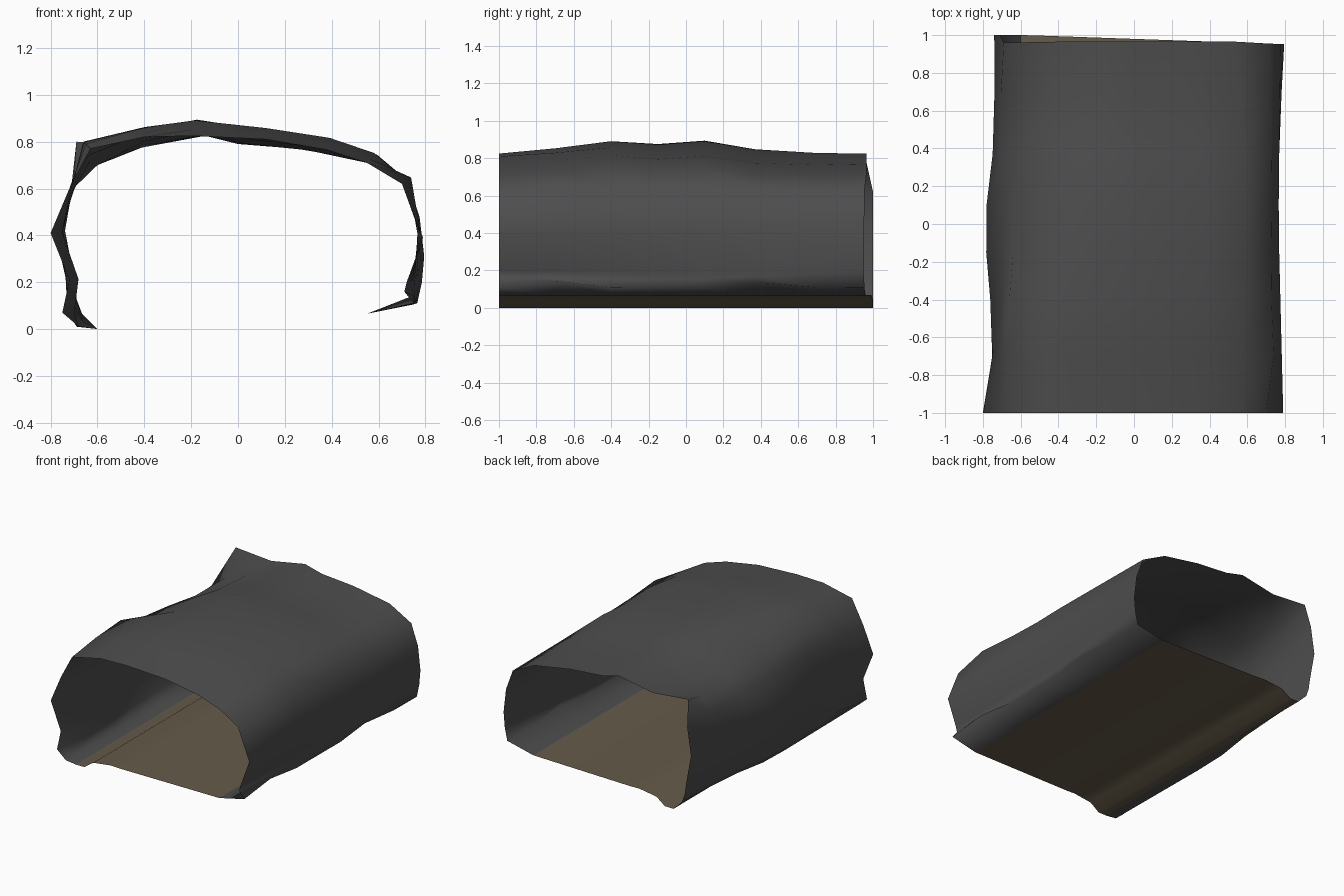
import bpy, bmesh
from mathutils import Vector

if "Cube" in bpy.data.objects:
    bpy.data.objects.remove(bpy.data.objects["Cube"])


def material(name, colour):
    m = bpy.data.materials.new(name)
    m.diffuse_color = (*colour, 1)
    m.use_nodes = True
    m.node_tree.nodes["Principled BSDF"].inputs["Base Color"].default_value = m.diffuse_color
    return m


rock = material("dark grey rock", (0.075, 0.075, 0.075))
earth = material("brown earth", (0.13, 0.105, 0.067))

# Cross-sections (x, z), clockwise from the left gutter over the roof to the right floor edge
FRONT = [(-.60, 0), (-.68, .01), (-.75, .07), (-.72, .21), (-.80, .41), (-.72, .60),
         (-.63, .77), (-.40, .82), (-.19, .825), (.12, .81), (.38, .765), (.55, .71),
         (.70, .62), (.79, .39), (.72, .20), (.71, .16), (.75, .11), (.55, .065)]
MIDDLE = [(-.60, 0), (-.69, .01), (-.73, .07), (-.74, .22), (-.785, .42), (-.69, .61),
          (-.60, .72), (-.40, .84), (-.18, .885), (.12, .84), (.40, .80), (.60, .73),
          (.73, .63), (.765, .40), (.75, .20), (.74, .15), (.75, .105), (.55, .065)]
BACK = [(-.60, 0), (-.67, .07), (-.69, .13), (-.70, .20), (-.74, .42), (-.71, .62),
        (-.69, .80), (-.41, .775), (-.14, .825), (.0, .79), (.25, .77), (.54, .72),
        (.72, .63), (.775, .48), (.795, .31), (.785, .20), (.765, .11), (.55, .065)]
FLOOR = [(.55, .065), (-.24, .065), (-.32, .068), (-.46, .05), (-.53, 0), (-.60, 0)]
L_SHOULDER, R_SHOULDER, R_FOOT = 6, 12, 16

# Stations along the tunnel:
# y, roof lift, left wall push, left shoulder (x, z), right shoulder push, right foot lift
STATIONS = [(-1, 0, 0, (-.63, .77), 0, 0), (-.7, .01, .045, (-.65, .79), .03, .035),
            (-.4, .03, .03, (-.66, .80), .01, 0), (-.15, 0, .005, (-.64, .74), 0, 0),
            (.1, .015, 0, (-.63, .72), 0, 0), (.37, -.015, .02, (-.60, .70), 0, .03),
            (.7, -.015, .015, (-.60, .70), 0, 0), (1, 0, 0, (-.69, .80), 0, 0)]


def wall_section(y, lift, push, shoulder, right_push, foot_lift):
    end = FRONT if y < 0 else BACK
    t = abs(y)
    pts = []
    for i, ((mx, mz), (ex, ez)) in enumerate(zip(MIDDLE, end)):
        x, z = mx + (ex - mx) * t, mz + (ez - mz) * t
        if z > .7:
            z += lift
        if x < -.62 and .03 < z < .55:
            x += push
        if i == L_SHOULDER:
            x, z = shoulder
        if i == R_SHOULDER:
            x, z = x + right_push, z + right_push * .8
        if i == R_FOOT:
            z += foot_lift
        pts.append((x, z))
    return pts


def place(x, y, z):
    # the back opening is cut slightly askew, with the roof edge set back
    if y == 1:
        y = min(1, .98 - .035 * x)
        if z > .7:
            y = .965 if x > -.6 else .96
    return Vector((x, y, z))


def loft(name, sections, mat):
    bm = bmesh.new()
    rings = [[bm.verts.new(place(x, y, z)) for x, z in pts] for y, pts in sections]
    for a, b in zip(rings, rings[1:]):
        for i in range(len(a) - 1):
            bm.faces.new((a[i], a[i + 1], b[i + 1], b[i]))
    bmesh.ops.recalc_face_normals(bm, faces=bm.faces)
    mesh = bpy.data.meshes.new(name)
    bm.to_mesh(mesh)
    bm.free()
    ob = bpy.data.objects.new(name, mesh)
    bpy.context.collection.objects.link(ob)
    mesh.materials.append(mat)
    mesh.shade_smooth()
    return ob


# Rock walls and roof, open at both ends
loft("tunnel_walls", [(s[0], wall_section(*s)) for s in STATIONS], rock)
# Earth floor with the gutter on the left
loft("tunnel_floor", [(s[0], FLOOR) for s in STATIONS], earth)
